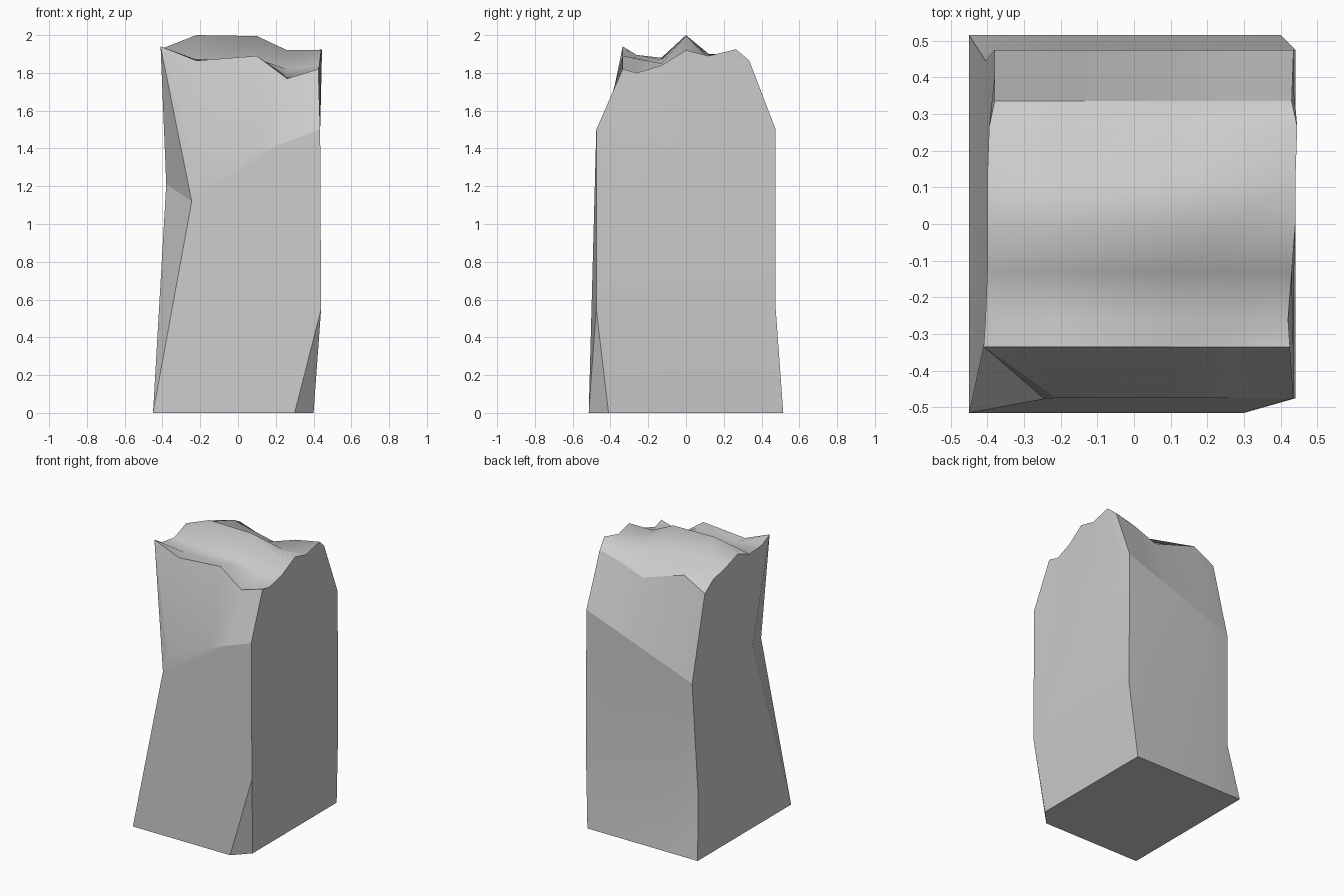
import bpy, bmesh
from math import radians

if "Cube" in bpy.data.objects:
    bpy.data.objects.remove(bpy.data.objects["Cube"])

bm = bmesh.new()

# Broken top surface: height grid, rows front to back, columns left to right
cols = [-0.40, -0.22, 0.10, 0.26, 0.43]
rows = [
    (-0.335, -0.41, 0.425, (1.94, 1.865, 1.89, 1.77, 1.82)),
    (-0.26, -0.405, 0.42, (1.895, 1.87, 1.875, 1.78, 1.80)),
    (-0.13, -0.40, 0.43, (1.88, 1.87, 1.85, 1.82, 1.84)),
    (0.00, -0.40, 0.44, (1.93, 2.00, 1.995, 1.92, 1.92)),
    (0.12, -0.40, 0.44, (1.89, 1.90, 1.885, 1.88, 1.89)),
    (0.265, -0.395, 0.445, (1.85, 1.90, 1.83, 1.89, 1.925)),
    (0.335, -0.38, 0.43, (1.776, 1.862, 1.76, 1.82, 1.865)),
]
grid = []
for y, left, right, heights in rows:
    xs = [left] + cols[1:-1] + [right]
    grid.append([bm.verts.new((x, y, z)) for x, z in zip(xs, heights)])
top = set()
for r0, r1 in zip(grid, grid[1:]):
    for i in range(len(cols) - 1):
        top.add(bm.faces.new((r0[i], r0[i + 1], r1[i + 1], r1[i])))

front_rim, back_rim = grid[0], grid[-1]
left_rim = [r[0] for r in grid]
right_rim = [r[-1] for r in grid]

# Hewn block corners: base outline, then the chipped edges above
points = {
    "A": (-0.45, -0.515, 0), "B": (0.30, -0.515, 0), "C": (0.40, -0.41, 0),
    "D": (0.40, 0.515, 0), "E": (-0.45, 0.515, 0), "S": (-0.22, 0.515, 0),
    "G": (-0.215, -0.475, 1.26), "P": (-0.245, -0.477, 1.12),
    "H": (-0.38, -0.19, 1.21),
    "I": (0.435, -0.475, 1.50), "J": (0.44, -0.475, 0.55),
    "K": (0.435, 0.475, 1.50), "L": (0.44, 0.475, 0.55),
    "M": (-0.38, 0.475, 1.20), "N": (-0.405, 0.445, 0.42),
    "Q": (-0.22, 0.475, 0.47), "R": (-0.22, 0.475, 1.26),
}
v = {name: bm.verts.new(co) for name, co in points.items()}


def facet(names, extra=()):
    bm.faces.new([v[n] for n in names] + list(extra))


def slope(a, b, rim, axis):
    """Wall from the line a-b up to the rim; returns the inner points of that line."""
    first, span = rim[0].co[axis], rim[-1].co[axis] - rim[0].co[axis]
    line = [v[a]]
    for p in rim[1:-1]:
        t = (p.co[axis] - first) / span
        line.append(bm.verts.new(v[a].co.lerp(v[b].co, t)))
    line.append(v[b])
    for i in range(len(rim) - 1):
        bm.faces.new((line[i], line[i + 1], rim[i + 1], rim[i]))
    return line[1:-1]


# Front with its upper slope
ridge = slope("G", "I", front_rim[1:], 0)
facet("G", front_rim[1::-1])
facet("GPABJI", ridge[::-1])

# Front left chip and front right foot chip
facet("PG", front_rim[:1])
facet("HP", front_rim[:1])
facet("APH")
facet("BCJ")

# Right side
ridge = slope("I", "K", right_rim, 1)
facet("CDLJ")
facet("KIJL"[1:], [v["K"]] + ridge[::-1])

# Back with its upper slope
ridge = slope("R", "K", back_rim[1:], 0)
slope("M", "R", back_rim[:2], 0)
facet("DSQL")
facet("SENQ")
facet("QNMR")
facet("KLQR", ridge)

# Left side
ridge = slope("H", "M", left_rim, 1)
facet("EAN")
facet("AHN")
facet("MNH", ridge)

# Base
facet("ESDCBA")

bmesh.ops.recalc_face_normals(bm, faces=bm.faces)

# Smooth the broken top and near-flat walls; keep hewn edges crisp
for f in bm.faces:
    f.smooth = True
for e in bm.edges:
    on_top = all(f in top for f in e.link_faces)
    e.smooth = on_top or e.calc_face_angle(0) < radians(14)

mesh = bpy.data.meshes.new("broken_stone_block")
bm.to_mesh(mesh)
bm.free()
block = bpy.data.objects.new("broken_stone_block", mesh)
bpy.context.collection.objects.link(block)
